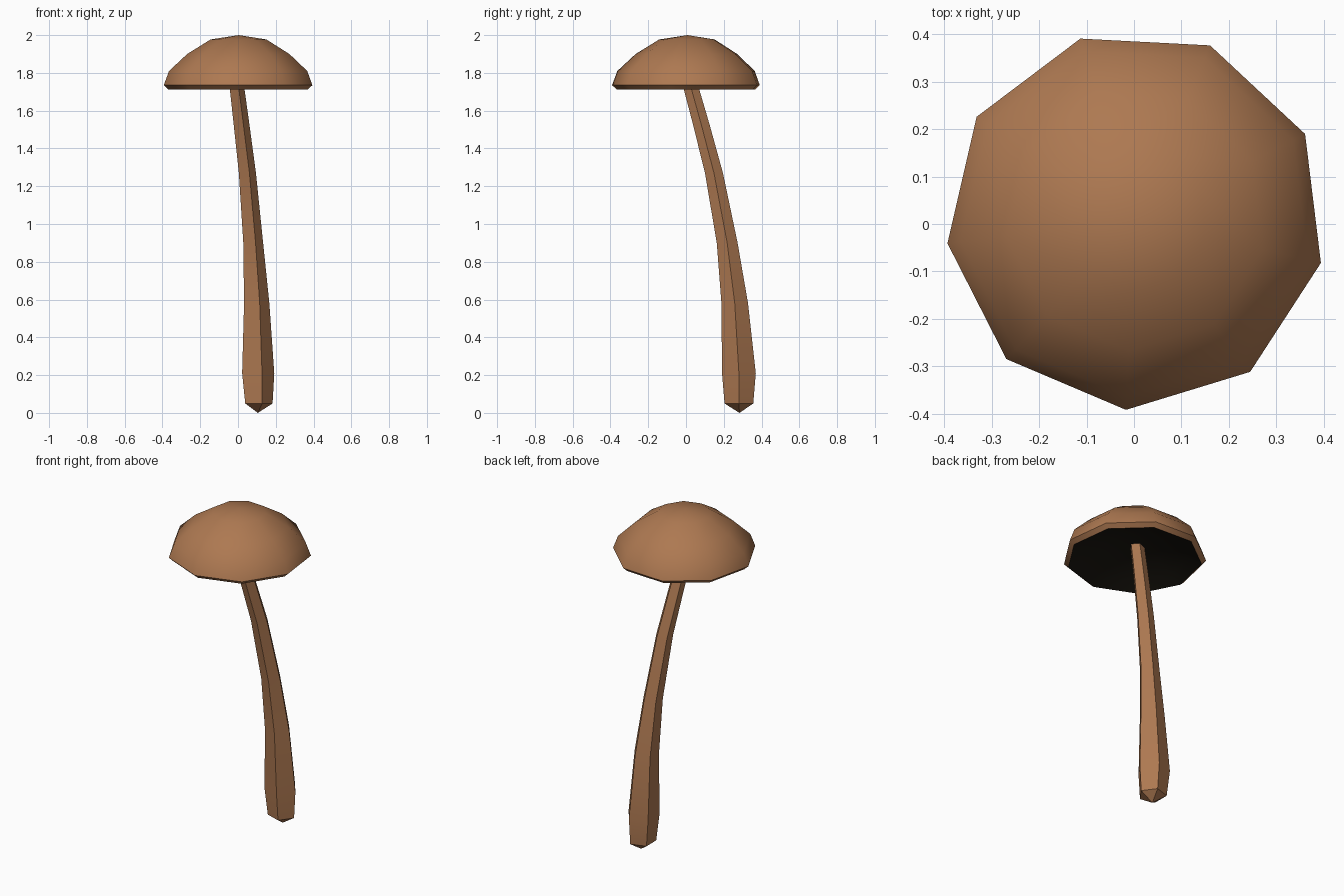
import bpy, bmesh, math

if "Cube" in bpy.data.objects:
    bpy.data.objects.remove(bpy.data.objects["Cube"])


def material(name, rgb):
    m = bpy.data.materials.new(name)
    m.diffuse_color = (*rgb, 1)
    m.use_nodes = True
    m.node_tree.nodes["Principled BSDF"].inputs["Base Color"].default_value = m.diffuse_color
    return m


brown = material("warm brown", (0.42, 0.19, 0.083))
dark = material("dark gills", (0.010, 0.008, 0.005))


def loft(name, rings, sides, turn, mat, angle):
    """Skin rings of (x, y, z, radius); radius 0 makes a single point."""
    bm = bmesh.new()
    rows = []
    for x, y, z, r in rings:
        n = sides if r > 0 else 1
        rows.append([bm.verts.new((x + r * math.cos(turn + math.tau * i / sides),
                                   y + r * math.sin(turn + math.tau * i / sides), z))
                     for i in range(n)])
    for a, b in zip(rows, rows[1:]):
        for i in range(sides):
            j = (i + 1) % sides
            if len(a) == 1:
                bm.faces.new((a[0], b[j], b[i]))
            elif len(b) == 1:
                bm.faces.new((a[i], a[j], b[0]))
            else:
                bm.faces.new((a[i], a[j], b[j], b[i]))
    me = bpy.data.meshes.new(name)
    bm.to_mesh(me)
    bm.free()
    me.materials.append(mat)
    ob = bpy.data.objects.new(name, me)
    bpy.context.collection.objects.link(ob)
    bpy.ops.object.select_all(action='DESELECT')
    ob.select_set(True)
    bpy.context.view_layer.objects.active = ob
    bpy.ops.object.shade_smooth_by_angle(angle=math.radians(angle))
    return ob


CX, CY, TURN = 0.004, 0.008, math.radians(-13)

# Domed cap with a short turned-under rim
cap = [(0.375, 1.712), (0.40, 1.735), (0.372, 1.81), (0.275, 1.90), (0.15, 1.977), (0, 2.0)]
loft("cap", [(CX, CY, z, r) for r, z in cap], 9, TURN, brown, 45)

# Dark hollow underside
gills = [(0, 1.81), (0.18, 1.785), (0.30, 1.745), (0.375, 1.712)]
loft("gills", [(CX, CY, z, r) for r, z in gills], 9, TURN, dark, 45)

# Curved, tapering five-sided stem with a pointed foot
stem = [(0.105, 0.283, 0.0, 0), (0.103, 0.28, 0.05, 0.080), (0.098, 0.28, 0.21, 0.094),
        (0.092, 0.258, 0.58, 0.074), (0.075, 0.218, 0.90, 0.058), (0.045, 0.148, 1.27, 0.050),
        (0.014, 0.08, 1.53, 0.046), (-0.008, 0.03, 1.71, 0.043), (-0.02, 0.0, 1.82, 0.042)]
loft("stem", stem, 5, 0, brown, 40)
